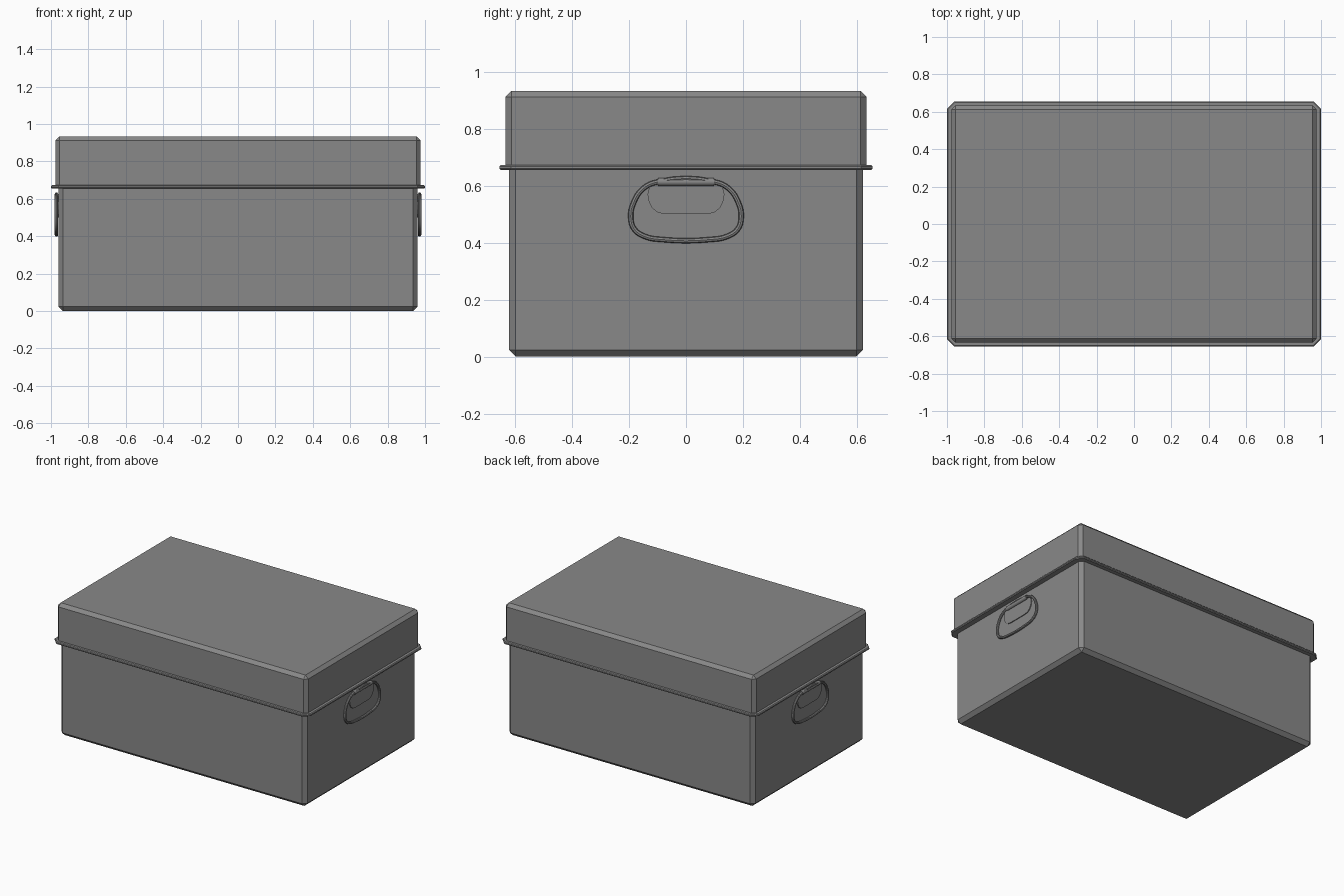
import bpy, bmesh

if "Cube" in bpy.data.objects:
    bpy.data.objects.remove(bpy.data.objects["Cube"])

grey = bpy.data.materials.new("Plain grey")
grey.diffuse_color = (0.25, 0.25, 0.25, 1)
grey.use_nodes = True
grey.node_tree.nodes["Principled BSDF"].inputs["Base Color"].default_value = grey.diffuse_color


def finish(bm, name):
    bmesh.ops.recalc_face_normals(bm, faces=bm.faces)
    me = bpy.data.meshes.new(name)
    bm.to_mesh(me)
    bm.free()
    ob = bpy.data.objects.new(name, me)
    bpy.context.collection.objects.link(ob)
    me.materials.append(grey)
    return ob


def is_vertical(e):
    return abs(e.verts[0].co.z - e.verts[1].co.z) > 1e-4


def chamfer(bm, edges, width):
    bmesh.ops.bevel(bm, geom=edges, offset=width, offset_type='OFFSET',
                    segments=1, affect='EDGES')


def box(hx, hy, z0, z1):
    bm = bmesh.new()
    bmesh.ops.create_cube(bm, size=2)
    for v in bm.verts:
        v.co = (v.co.x * hx, v.co.y * hy, z0 if v.co.z < 0 else z1)
    return bm


# Body: chamfered uprights and base
bm = box(0.96, 0.622, 0.0, 0.665)
chamfer(bm, [e for e in bm.edges
             if is_vertical(e) or e.verts[0].co.z < 0.1], 0.024)
finish(bm, "body")

# Lid: chamfered uprights and top
bm = box(0.977, 0.634, 0.66, 0.933)
chamfer(bm, [e for e in bm.edges
             if is_vertical(e) or e.verts[0].co.z > 0.8], 0.022)
finish(bm, "lid")

# Rim: cut corners, then softened outer edges
bm = box(1.0, 0.655, 0.655, 0.673)
chamfer(bm, [e for e in bm.edges if is_vertical(e)], 0.04)
chamfer(bm, [e for e in bm.edges if not is_vertical(e)], 0.005)
finish(bm, "lid_rim")

# Half outlines (y, z), mirrored across y = 0
ring_half = [(0.10, 0.613), (0.150, 0.590), (0.184, 0.540), (0.194, 0.490),
             (0.182, 0.448), (0.145, 0.422), (0.085, 0.411)]
plate_half = [(0.10, 0.613), (0.128, 0.598), (0.135, 0.570), (0.130, 0.542),
              (0.118, 0.520), (0.098, 0.505), (0.070, 0.500)]


def mirrored(half):
    return half + [(-y, z) for y, z in reversed(half)]


def select_only(ob):
    bpy.ops.object.select_all(action='DESELECT')
    ob.select_set(True)
    bpy.context.view_layer.objects.active = ob


for side, s in (("right", 1), ("left", -1)):
    # Handle ring
    cu = bpy.data.curves.new(side + "_handle_ring", 'CURVE')
    cu.dimensions = '3D'
    cu.bevel_depth = 0.009
    cu.bevel_resolution = 2
    cu.resolution_u = 4
    sp = cu.splines.new('BEZIER')
    pts = mirrored(ring_half)
    sp.bezier_points.add(len(pts) - 1)
    for p, (y, z) in zip(sp.bezier_points, pts):
        p.co = (s * 0.971, y, z)
        p.handle_left_type = p.handle_right_type = 'AUTO'
    sp.use_cyclic_u = True
    cu.materials.append(grey)
    ring = bpy.data.objects.new(side + "_handle_ring", cu)
    bpy.context.collection.objects.link(ring)
    select_only(ring)
    bpy.ops.object.convert(target='MESH')
    bpy.ops.object.shade_smooth_by_angle()

    # Hinge sleeve around the top of the ring
    bpy.ops.mesh.primitive_cylinder_add(vertices=16, radius=0.014, depth=0.196,
                                        location=(s * 0.967, 0, 0.613),
                                        rotation=(1.5707963, 0, 0))
    sleeve = bpy.context.object
    sleeve.name = side + "_handle_sleeve"
    sleeve.data.materials.append(grey)
    bpy.ops.object.shade_smooth_by_angle()

    # Thin back plate behind the ring
    bm = bmesh.new()
    face = bm.faces.new([bm.verts.new((s * 0.955, y, z))
                         for y, z in mirrored(plate_half)])
    ext = bmesh.ops.extrude_face_region(bm, geom=[face])
    for v in ext["geom"]:
        if isinstance(v, bmesh.types.BMVert):
            v.co.x = s * 0.966
    finish(bm, side + "_handle_plate")
